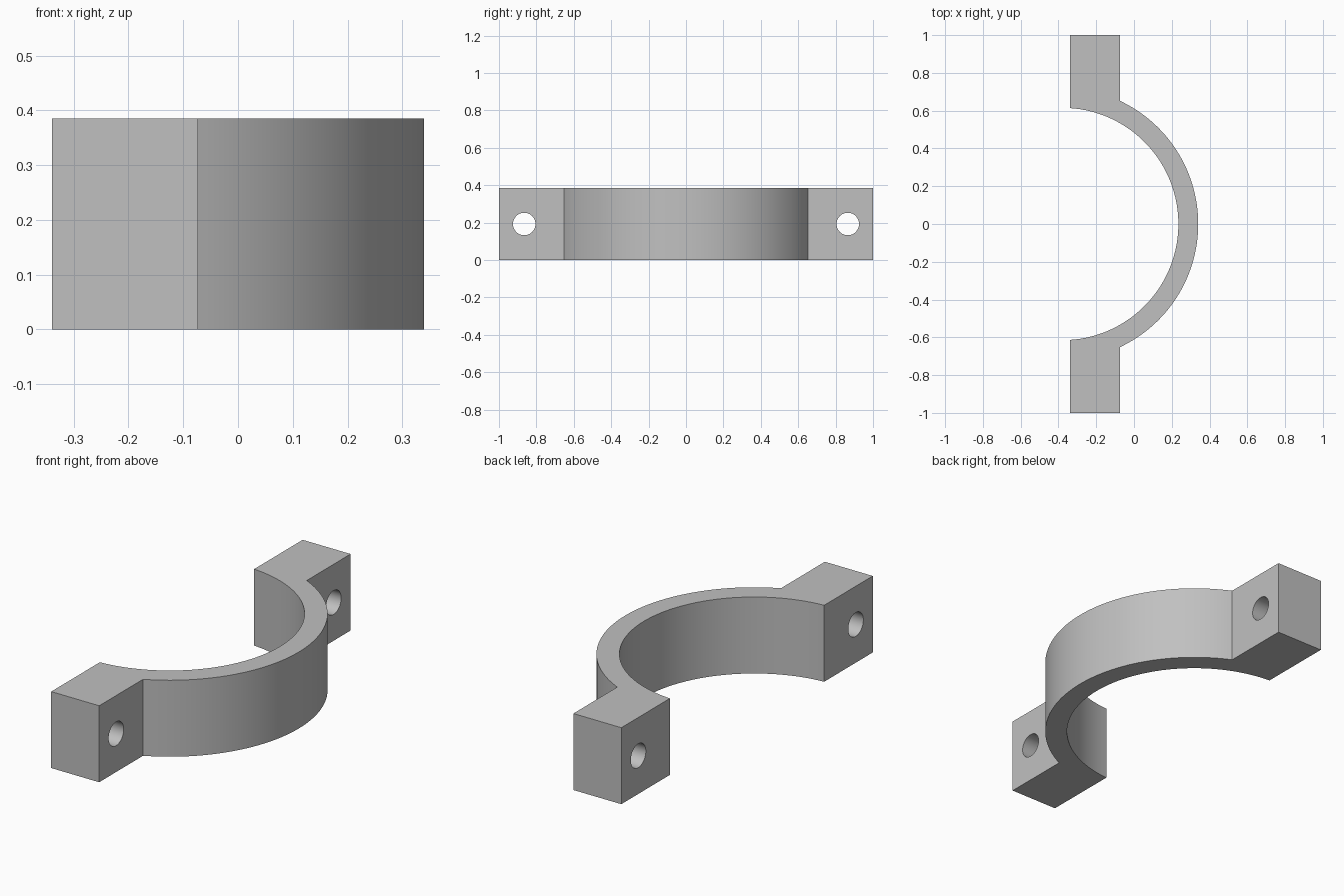
import bpy, bmesh, math

cube = bpy.data.objects.get("Cube")
if cube:
    bpy.data.objects.remove(cube, do_unlink=True)

HEIGHT = 0.385
CENTRE_X = -0.38
R_OUT, R_IN = 0.72, 0.615
BACK_X, FACE_X = -0.34, -0.073
HOLE_Y, HOLE_R = 0.865, 0.06
SEGMENTS = 64

metal = bpy.data.materials.new("plain_grey")
metal.use_nodes = True
grey = (0.53, 0.53, 0.53, 1)
metal.diffuse_color = grey
metal.node_tree.nodes["Principled BSDF"].inputs["Base Color"].default_value = grey


def arc(radius, end_x):
    """Points along an arc from -y to +y, stopping at the plane x = end_x."""
    limit = math.acos((end_x - CENTRE_X) / radius)
    angles = [limit * (2 * i / SEGMENTS - 1) for i in range(SEGMENTS + 1)]
    return [(CENTRE_X + radius * math.cos(a), radius * math.sin(a)) for a in angles]


# Clamp outline: outer arc, upper lug, inner arc, lower lug
outline = arc(R_OUT, FACE_X) + [(FACE_X, 1), (BACK_X, 1)]
outline += arc(R_IN, BACK_X)[::-1] + [(BACK_X, -1), (FACE_X, -1)]

bm = bmesh.new()
base = bm.faces.new([bm.verts.new((x, y, 0)) for x, y in outline])
top = bmesh.ops.extrude_face_region(bm, geom=[base])["geom"]
bmesh.ops.translate(bm, vec=(0, 0, HEIGHT),
                    verts=[v for v in top if isinstance(v, bmesh.types.BMVert)])
bmesh.ops.recalc_face_normals(bm, faces=bm.faces)
mesh = bpy.data.meshes.new("half_clamp")
bm.to_mesh(mesh)
bm.free()
clamp = bpy.data.objects.new("half_clamp", mesh)
bpy.context.collection.objects.link(clamp)
mesh.materials.append(metal)

# Bolt holes through both lugs
for side, name in ((1, "back"), (-1, "front")):
    bpy.ops.mesh.primitive_cylinder_add(
        vertices=48, radius=HOLE_R, depth=0.6, rotation=(0, math.pi / 2, 0),
        location=((BACK_X + FACE_X) / 2, side * HOLE_Y, HEIGHT / 2))
    cutter = bpy.context.object
    cutter.name = name + "_hole_cutter"
    cutter.data.materials.append(metal)
    cutter.hide_render = True
    cutter.hide_viewport = True
    cut = clamp.modifiers.new(name + "_bolt_hole", "BOOLEAN")
    cut.operation = "DIFFERENCE"
    cut.solver = "EXACT"
    cut.object = cutter

# Apply the cuts, drop the cutters, then shade the curved walls smooth
bpy.context.view_layer.update()
cut_mesh = bpy.data.meshes.new_from_object(
    clamp.evaluated_get(bpy.context.evaluated_depsgraph_get()))
clamp.modifiers.clear()
clamp.data = cut_mesh
for obj in [o for o in bpy.data.objects if o.name.endswith("_hole_cutter")]:
    bpy.data.objects.remove(obj, do_unlink=True)

bpy.ops.object.select_all(action="DESELECT")
clamp.select_set(True)
bpy.context.view_layer.objects.active = clamp
bpy.ops.object.shade_smooth_by_angle(angle=math.radians(20))
